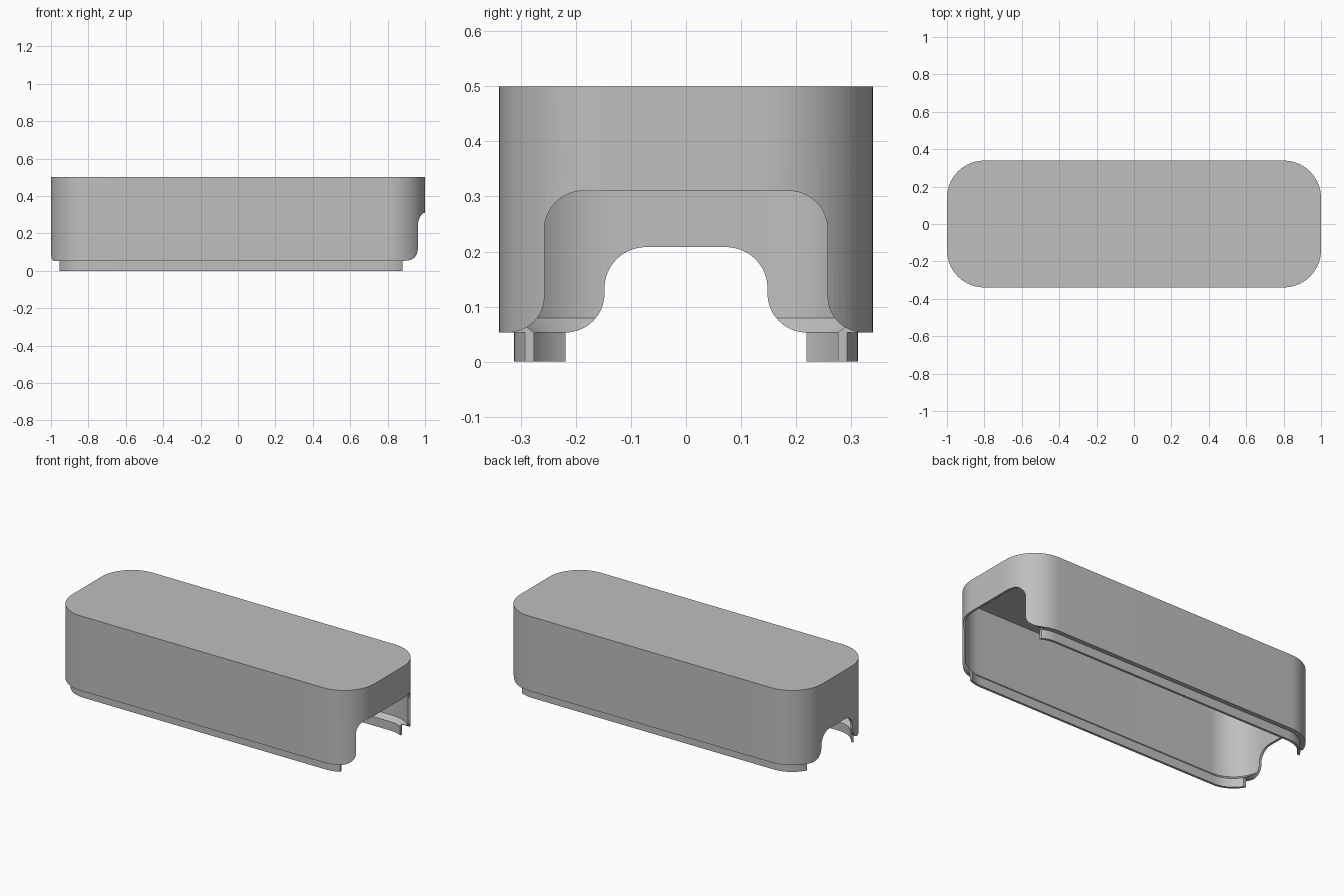
import bpy, bmesh
from math import sin, cos, pi, radians

cube = bpy.data.objects.get("Cube")
if cube:
    bpy.data.objects.remove(cube, do_unlink=True)

HALF_X, HALF_Y, RADIUS = 1.0, 0.339, 0.2
WALL, STEP, INSET = 0.0135, 0.027, 0.041
RIM, TOP = 0.053, 0.5
SEGMENTS = 20

grey = bpy.data.materials.new("plain grey")
grey.use_nodes = True
grey.diffuse_color = (0.52, 0.52, 0.52, 1)
grey.node_tree.nodes["Principled BSDF"].inputs["Base Color"].default_value = grey.diffuse_color


def arc(cx, cy, r, start, end, n=SEGMENTS):
    angles = [radians(start + (end - start) * i / n) for i in range(n + 1)]
    return [(cx + r * cos(a), cy + r * sin(a)) for a in angles]


def outline(offset):
    """Rounded rectangle, moved inward by offset."""
    x, y, r = HALF_X - RADIUS, HALF_Y - RADIUS, RADIUS - offset
    corners = [(x, y), (-x, y), (-x, -y), (x, -y)]
    return [p for i, (cx, cy) in enumerate(corners)
            for p in arc(cx, cy, r, 90 * i, 90 * i + 90)]


def loft(name, loops, cap=True):
    """Join equal loops; cap both ends, or close into a ring."""
    bm = bmesh.new()
    rings = [[bm.verts.new(p) for p in loop] for loop in loops]
    pairs = list(zip(rings, rings[1:]))
    if cap:
        bm.faces.new(rings[0])
        bm.faces.new(rings[-1])
    else:
        pairs.append((rings[-1], rings[0]))
    for a, b in pairs:
        for i in range(len(a)):
            j = (i + 1) % len(a)
            bm.faces.new((a[i], a[j], b[j], b[i]))
    bmesh.ops.recalc_face_normals(bm, faces=bm.faces)
    mesh = bpy.data.meshes.new(name)
    bm.to_mesh(mesh)
    bm.free()
    mesh.materials.append(grey)
    obj = bpy.data.objects.new(name, mesh)
    bpy.context.collection.objects.link(obj)
    return obj


def level(offset, z):
    return [(x, y, z) for x, y in outline(offset)]


def opening(name, x0, x1, width, top, r_top, r_foot):
    """Arch cutter with rounded top corners and flared feet."""
    half = [(width + r_foot, -0.1)]
    half += arc(width + r_foot, RIM + r_foot, r_foot, 270, 180)
    half += arc(width - r_top, top - r_top, r_top, 0, 90)
    profile = half + [(-y, z) for y, z in reversed(half)]
    return loft(name, [[(x, y, z) for y, z in profile] for x in (x0, x1)])


def block(name, x0, x1, width):
    base = [(-width, -0.1), (width, -0.1), (width, 0.2), (-width, 0.2)]
    return loft(name, [[(x, y, z) for y, z in base] for x in (x0, x1)])


def cut(obj, cutters):
    bpy.context.view_layer.objects.active = obj
    for cutter in cutters:
        cutter.hide_render = True
        mod = obj.modifiers.new("cut", "BOOLEAN")
        mod.operation, mod.solver, mod.object = "DIFFERENCE", "EXACT", cutter
        bpy.ops.object.modifier_apply(modifier=mod.name)
        bpy.data.objects.remove(cutter, do_unlink=True)


# Hollow cover, open below, with a sloped ledge inside the rim
cover = loft("cover_shell", [
    level(0, TOP), level(0, RIM), level(INSET, RIM),
    level(WALL, RIM + 0.026), level(WALL, TOP - WALL)])
cut(cover, [opening("left_arch_cutter", 0.88, 1.2, 0.257, 0.31, 0.07, 0.066),
            opening("right_arch_cutter", -1.2, -0.8, 0.148, 0.208, 0.075, 0.071)])

# Thin locating lip below the rim, interrupted at both ends
lip = loft("locating_lip", [
    level(STEP, 0), level(STEP, RIM), level(INSET, RIM), level(INSET, 0)], cap=False)
cut(lip, [block("left_gap_cutter", 0.88, 1.2, 0.5),
          block("right_gap_cutter", -1.2, -0.8, 0.219)])

for obj in (cover, lip):
    bpy.ops.object.select_all(action="DESELECT")
    obj.select_set(True)
    bpy.context.view_layer.objects.active = obj
    bpy.ops.object.shade_smooth_by_angle(angle=radians(25))
